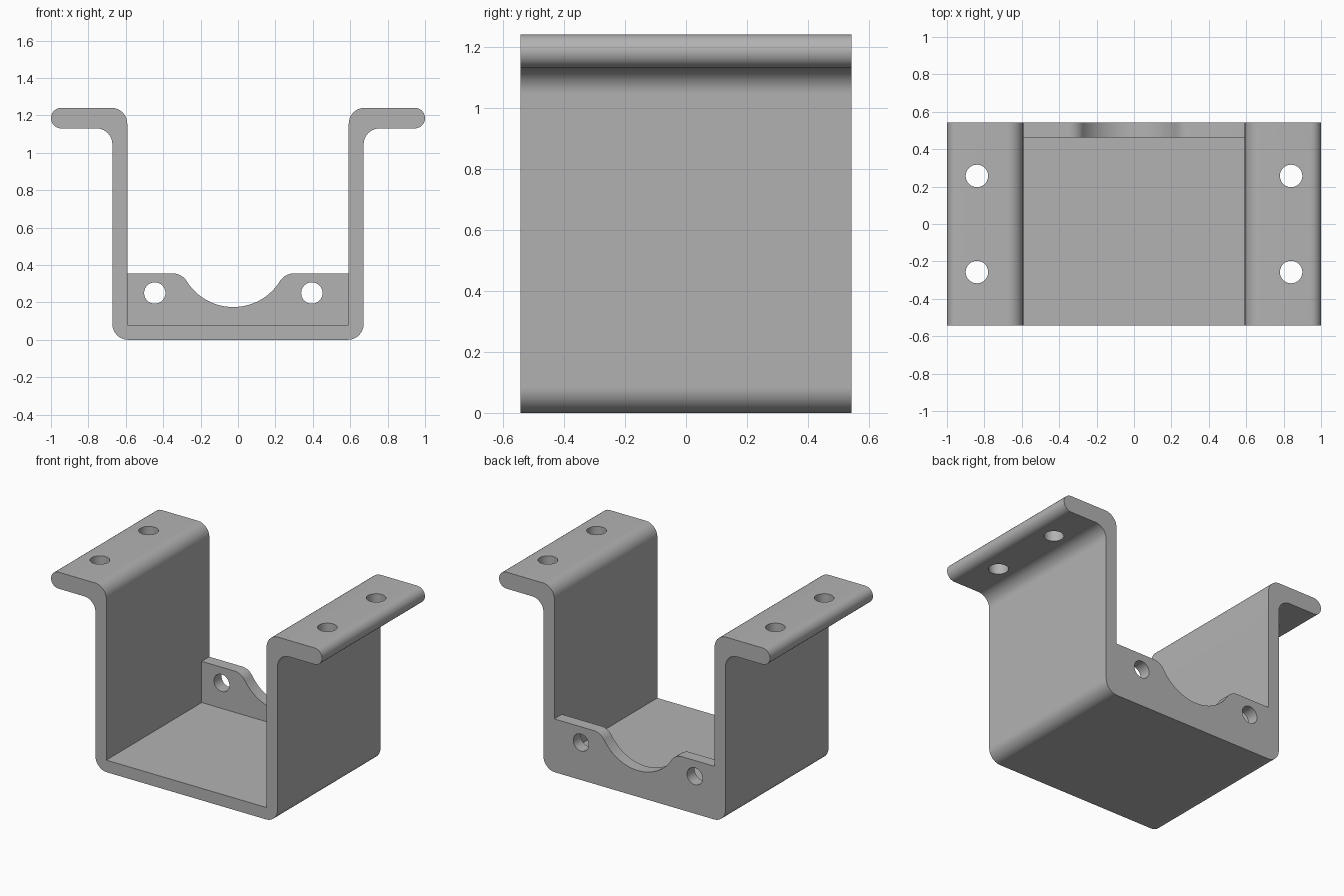
import bpy, bmesh
from math import radians, cos, sin, atan2, degrees
from mathutils import Matrix

cube = bpy.data.objects.get("Cube")
if cube:
    bpy.data.objects.remove(cube)

HALF_DEPTH = 0.543
INNER, OUTER = 0.592, 0.672
FLOOR, TOP, FLANGE_BOTTOM = 0.08, 1.24, 1.13
BEND = 0.085

steel = bpy.data.materials.new("grey steel")
steel.use_nodes = True
grey = (0.45, 0.45, 0.45, 1)
steel.diffuse_color = grey
steel.node_tree.nodes["Principled BSDF"].inputs["Base Color"].default_value = grey


def arc(cx, cz, r, start, end, steps=14):
    angles = [radians(start + (end - start) * i / steps) for i in range(steps + 1)]
    return [(cx + r * cos(a), cz + r * sin(a)) for a in angles]


def make_object(name, bm):
    bmesh.ops.recalc_face_normals(bm, faces=bm.faces[:])
    mesh = bpy.data.meshes.new(name)
    bm.to_mesh(mesh)
    bm.free()
    mesh.materials.append(steel)
    obj = bpy.data.objects.new(name, mesh)
    bpy.context.collection.objects.link(obj)
    return obj


def extrude_profile(name, points, y0, y1):
    bm = bmesh.new()
    face = bm.faces.new([bm.verts.new((x, y0, z)) for x, z in points])
    result = bmesh.ops.extrude_face_region(bm, geom=[face])
    moved = [v for v in result["geom"] if isinstance(v, bmesh.types.BMVert)]
    bmesh.ops.translate(bm, verts=moved, vec=(0, y1 - y0, 0))
    return make_object(name, bm)


def drill(name, location, radius, axis):
    bm = bmesh.new()
    bmesh.ops.create_cone(bm, cap_ends=True, segments=40, radius1=radius, radius2=radius, depth=0.3)
    if axis == "Y":
        bmesh.ops.rotate(bm, verts=bm.verts[:], matrix=Matrix.Rotation(radians(90), 3, "X"))
    bmesh.ops.translate(bm, verts=bm.verts[:], vec=location)
    return make_object(name, bm)


# Bent channel with outward flanges: right half, then mirrored
end_r = (TOP - FLANGE_BOTTOM) / 2
half = (arc(OUTER - BEND, BEND, BEND, -90, 0)
        + arc(OUTER + BEND, FLANGE_BOTTOM - BEND, BEND, 180, 90)
        + arc(1 - end_r, TOP - end_r, end_r, -90, 90)
        + arc(INNER + BEND, TOP - BEND, BEND, 90, 180)
        + [(INNER, FLOOR)])
profile = half + [(-x, z) for x, z in reversed(half)]
bracket = extrude_profile("mounting_bracket", profile, -HALF_DEPTH, HALF_DEPTH)

# Back plate with a scooped top edge
mid, lip, plate_top, scoop_bottom, spread = -0.025, 0.09, 0.355, 0.175, 0.325
scoop = spread ** 2 / (4 * lip) * (2 * lip) / (plate_top - scoop_bottom)
lip_z, scoop_z = plate_top - lip, scoop_bottom + scoop
tilt = degrees(atan2(scoop_z - lip_z, spread))
side = INNER + 0.03
plate_profile = ([(side, FLOOR / 2), (side, plate_top)]
                 + arc(mid + spread, lip_z, lip, 90, 180 - tilt)
                 + arc(mid, scoop_z, scoop, -tilt, tilt - 180, 32)[1:-1]
                 + arc(mid - spread, lip_z, lip, tilt, 90)
                 + [(-side, plate_top), (-side, FLOOR / 2)])
plate = extrude_profile("back_plate", plate_profile, HALF_DEPTH - 0.08, HALF_DEPTH)

# Screw holes in the flanges and the plate
tools = [(plate, "UNION")]
for x in (-0.84, 0.84):
    for y in (-0.257, 0.257):
        tools.append((drill("flange_hole", (x, y, 1.18), 0.06, "Z"), "DIFFERENCE"))
for x in (mid - 0.42, mid + 0.42):
    tools.append((drill("plate_hole", (x, HALF_DEPTH, 0.25), 0.057, "Y"), "DIFFERENCE"))

for tool, operation in tools:
    mod = bracket.modifiers.new(tool.name, "BOOLEAN")
    mod.object, mod.operation, mod.solver = tool, operation, "EXACT"

# Bake the cuts and remove the helper solids
graph = bpy.context.evaluated_depsgraph_get()
baked = bpy.data.meshes.new_from_object(bracket.evaluated_get(graph))
bracket.modifiers.clear()
bracket.data = baked
baked.name = "mounting_bracket"
for tool, _ in tools:
    bpy.data.objects.remove(tool)

# Smooth bends, crisp edges
bpy.ops.object.select_all(action="DESELECT")
bracket.select_set(True)
bpy.context.view_layer.objects.active = bracket
bpy.ops.object.shade_smooth_by_angle(angle=radians(30))
